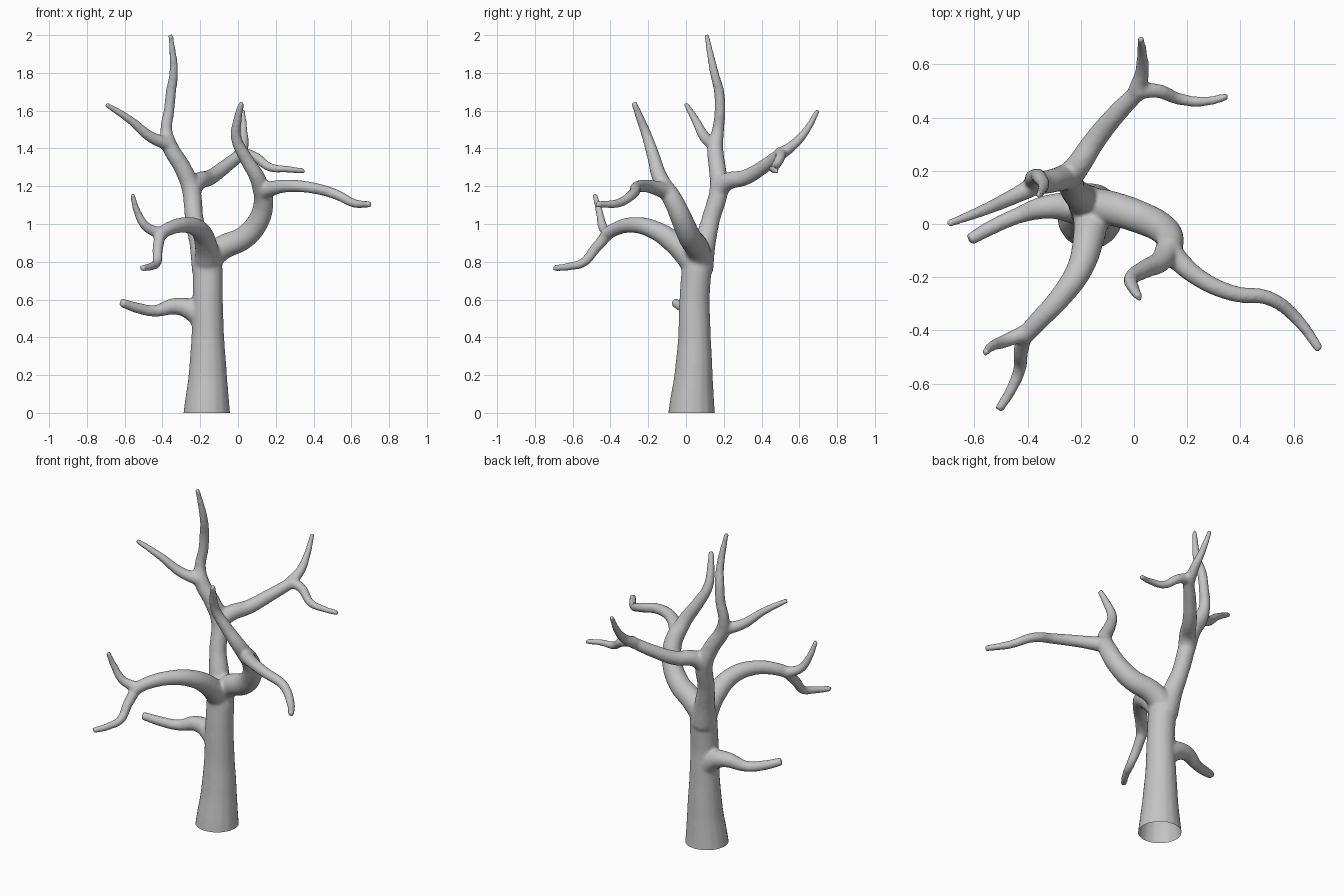
import bpy
import bmesh

cube = bpy.data.objects.get("Cube")
if cube:
    bpy.data.objects.remove(cube, do_unlink=True)

# Bark material
bark = bpy.data.materials.new("grey bark")
bark.use_nodes = True
bark_colour = (0.55, 0.55, 0.55, 1)
bark.diffuse_color = bark_colour
bark.node_tree.nodes["Principled BSDF"].inputs["Base Color"].default_value = bark_colour

# One curve holds every limb as a tapered spline
limbs = bpy.data.curves.new("limbs", "CURVE")
limbs.dimensions = "3D"
limbs.bevel_depth = 0.01
limbs.bevel_resolution = 6
limbs.resolution_u = 8
limbs.use_fill_caps = True


def add_limb(radii, *path):
    """Smooth tube through path; path and radii are in hundredths.
    Two radii give an even taper, otherwise one radius per point."""
    spline = limbs.splines.new("BEZIER")
    spline.bezier_points.add(len(path) - 1)
    last = len(path) - 1
    for i, (point, place) in enumerate(zip(spline.bezier_points, path)):
        point.co = [value / 100 for value in place]
        point.handle_left_type = point.handle_right_type = "AUTO"
        if len(radii) == len(path):
            point.radius = radii[i]
        else:
            start, end = radii
            point.radius = start + (end - start) * i / last


# Trunk, flared at the foot and wider at the fork
add_limb((13.5, 12.4, 10.2, 8.7, 8, 8, 7),
         (-16.5, 3, -6), (-16.5, 3, 0), (-16, 4, 20), (-16, 4.5, 40),
         (-16, 4.5, 60), (-16, 5.5, 75), (-16, 6, 84))

# Main leader, from the fork to the top
add_limb((7.5, 5.8, 4.9, 5, 4.6, 4.3, 3.2, 2.9, 2.8, 2.4, 1.4),
         (-17, 7, 76), (-20, 10, 90), (-23, 13, 102), (-25, 17.5, 119),
         (-29.5, 16.5, 130), (-36, 15.5, 141), (-38, 17, 150),
         (-36.5, 18, 160), (-35.5, 17.5, 170), (-34, 15, 180), (-35.7, 10.8, 200.5))

# Upper right twig
add_limb((3.8, 1.5),
         (-36, 15, 142), (-46, 10, 146), (-57, 5, 155), (-70, 0, 163.5))

# Back branch and its two twigs
add_limb((5.2, 3.2),
         (-25, 17, 118), (-21, 22, 122.5), (-15, 31, 124.5), (-6, 42, 131), (3, 51, 138))
add_limb((3.4, 1.4),
         (1, 50, 137), (3, 57, 142), (3, 64, 150), (2.5, 70, 160.5))
add_limb((3.2, 1.5),
         (1, 50, 138), (9, 50, 135.5), (17, 47, 130), (26, 46, 129), (35.5, 48, 128))

# Left branch, its long outer limb and its upright limb
add_limb((7, 4.9),
         (-17, 7, 80), (-9, 6, 87), (3.5, 2, 93), (11, -2, 102), (13.5, -6, 111), (13, -10, 118))
add_limb((4.6, 3.5, 3.1, 2.8, 2.4, 1.8),
         (12, -9, 117), (24, -20, 120), (37, -26, 119.5), (51, -28, 116),
         (61.5, -36, 111), (70, -47.5, 110.5))
add_limb((4.8, 1.6),
         (13, -9, 116), (10, -14, 125), (4, -17, 135), (-1, -20.5, 146),
         (0, -24.5, 156.5), (2, -27.7, 164.5))

# Front branch and its two twigs
add_limb((7, 6, 5, 4.2, 3.7, 3.4),
         (-16, 5, 78), (-17, -5, 89), (-20.5, -17, 97), (-28, -28, 99.5),
         (-36.5, -37, 97.5), (-42, -43, 94))
add_limb((3.2, 1.4),
         (-41, -41, 95), (-48.5, -44, 98.5), (-53.5, -46, 107), (-56, -48.5, 116))
add_limb((3.2, 1.8),
         (-41, -41, 95), (-42.5, -48, 87), (-43, -54.5, 79.5), (-46, -62, 77.5), (-51, -70, 76.5))

# Low side branch
add_limb((7, 6.2, 4.6, 3.1, 2.9, 2.4),
         (-16, 5, 46), (-22, 6, 53), (-32, 6.5, 56.5), (-44, 3, 54),
         (-53, -1, 55.5), (-62, -6, 58.5))

# Fuse the limbs into one skin with soft crotches
tubes = bpy.data.objects.new("limbs", limbs)
bpy.context.collection.objects.link(tubes)
graph = bpy.context.evaluated_depsgraph_get()
mesh = bpy.data.meshes.new_from_object(tubes.evaluated_get(graph))
bpy.data.objects.remove(tubes, do_unlink=True)

tree = bpy.data.objects.new("bare_tree", mesh)
bpy.context.collection.objects.link(tree)
fuse = tree.modifiers.new("fuse", "REMESH")
fuse.mode = "VOXEL"
fuse.voxel_size = 0.009
soften = tree.modifiers.new("soften", "SMOOTH")
soften.factor = 0.5
soften.iterations = 10
graph = bpy.context.evaluated_depsgraph_get()
skin = bpy.data.meshes.new_from_object(tree.evaluated_get(graph))
tree.modifiers.clear()
tree.data = skin

# Cut the foot level with the ground, leaving it open
bm = bmesh.new()
bm.from_mesh(skin)
bmesh.ops.bisect_plane(bm, geom=bm.verts[:] + bm.edges[:] + bm.faces[:],
                       plane_co=(0, 0, 0), plane_no=(0, 0, 1), clear_inner=True)
for face in bm.faces:
    face.smooth = True
bm.to_mesh(skin)
bm.free()
skin.materials.clear()
skin.materials.append(bark)
